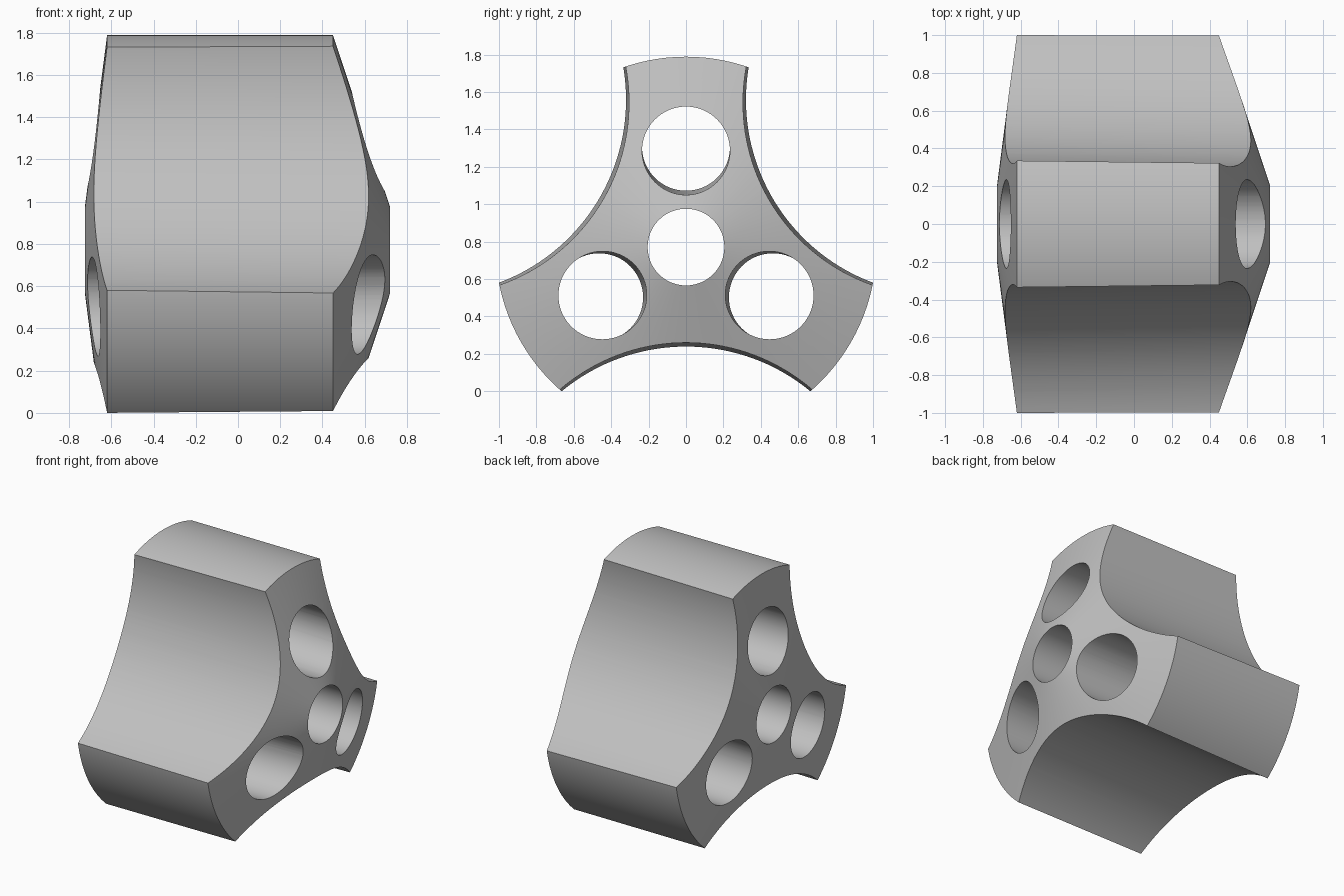
import bpy, bmesh, math
from mathutils import Matrix, Vector

old = bpy.data.objects.get("Cube")
if old:
    bpy.data.objects.remove(old, do_unlink=True)

AXIS_Z = 0.771      # height of the hub axis, which runs along x
SLOPE = 0.016       # cutters lean toward the axis as x grows

grey = bpy.data.materials.new("light grey")
grey.use_nodes = True
color = (0.53, 0.53, 0.53, 1)
grey.diffuse_color = color
grey.node_tree.nodes["Principled BSDF"].inputs["Base Color"].default_value = color


def add_object(name, bm):
    bmesh.ops.recalc_face_normals(bm, faces=bm.faces)
    mesh = bpy.data.meshes.new(name)
    bm.to_mesh(mesh)
    bm.free()
    mesh.materials.append(grey)
    obj = bpy.data.objects.new(name, mesh)
    bpy.context.collection.objects.link(obj)
    return obj


def revolved_body(profile, segments):
    """Ring made by turning a closed (x, radius) profile about the hub axis."""
    bm = bmesh.new()
    rings = []
    for i in range(segments):
        a = math.tau * i / segments + math.pi / 2
        rings.append([bm.verts.new((x, r * math.cos(a), AXIS_Z + r * math.sin(a)))
                      for x, r in profile])
    n = len(profile)
    for i in range(segments):
        p, q = rings[i], rings[(i + 1) % segments]
        for k in range(n):
            bm.faces.new((p[k], p[(k + 1) % n], q[(k + 1) % n], q[k]))
    return add_object("cylinder_body", bm)


def cutter(name, angle, distance, radius, segments):
    """Leaning cylinder centred at a given angle and distance from the axis."""
    out = Vector((0, math.cos(angle), math.sin(angle)))
    lean = Vector((1, 0, 0)) - SLOPE * out
    turn = lean.to_track_quat('Z', 'Y').to_matrix().to_4x4()
    place = Matrix.Translation(out * distance + Vector((0, 0, AXIS_Z)))
    bm = bmesh.new()
    bmesh.ops.create_cone(bm, cap_ends=True, segments=segments, radius1=radius,
                          radius2=radius, depth=2.4, matrix=place @ turn)
    obj = add_object(name, bm)
    obj.hide_render = True
    return obj


# Body with shallow conical ends and a central bore
body = revolved_body([(-0.725, 0.205), (-0.62, 1.018), (0.45, 1.018), (0.72, 0.205)], 120)

# Three round chambers in the lobes, three wide flutes between them
cutters = []
for i in range(3):
    lobe = math.pi / 2 + math.tau * i / 3
    cutters.append(cutter("chamber_cutter", lobe, 0.525, 0.235, 64))
    cutters.append(cutter("flute_cutter", lobe + math.pi, 1.562, 1.041, 160))

bpy.ops.object.select_all(action='DESELECT')
body.select_set(True)
bpy.context.view_layer.objects.active = body
for c in cutters:
    mod = body.modifiers.new("cut", 'BOOLEAN')
    mod.operation = 'DIFFERENCE'
    mod.solver = 'EXACT'
    mod.object = c
    bpy.ops.object.modifier_apply(modifier=mod.name)
    bpy.data.objects.remove(c, do_unlink=True)

bpy.ops.object.shade_smooth_by_angle(angle=math.radians(15))
